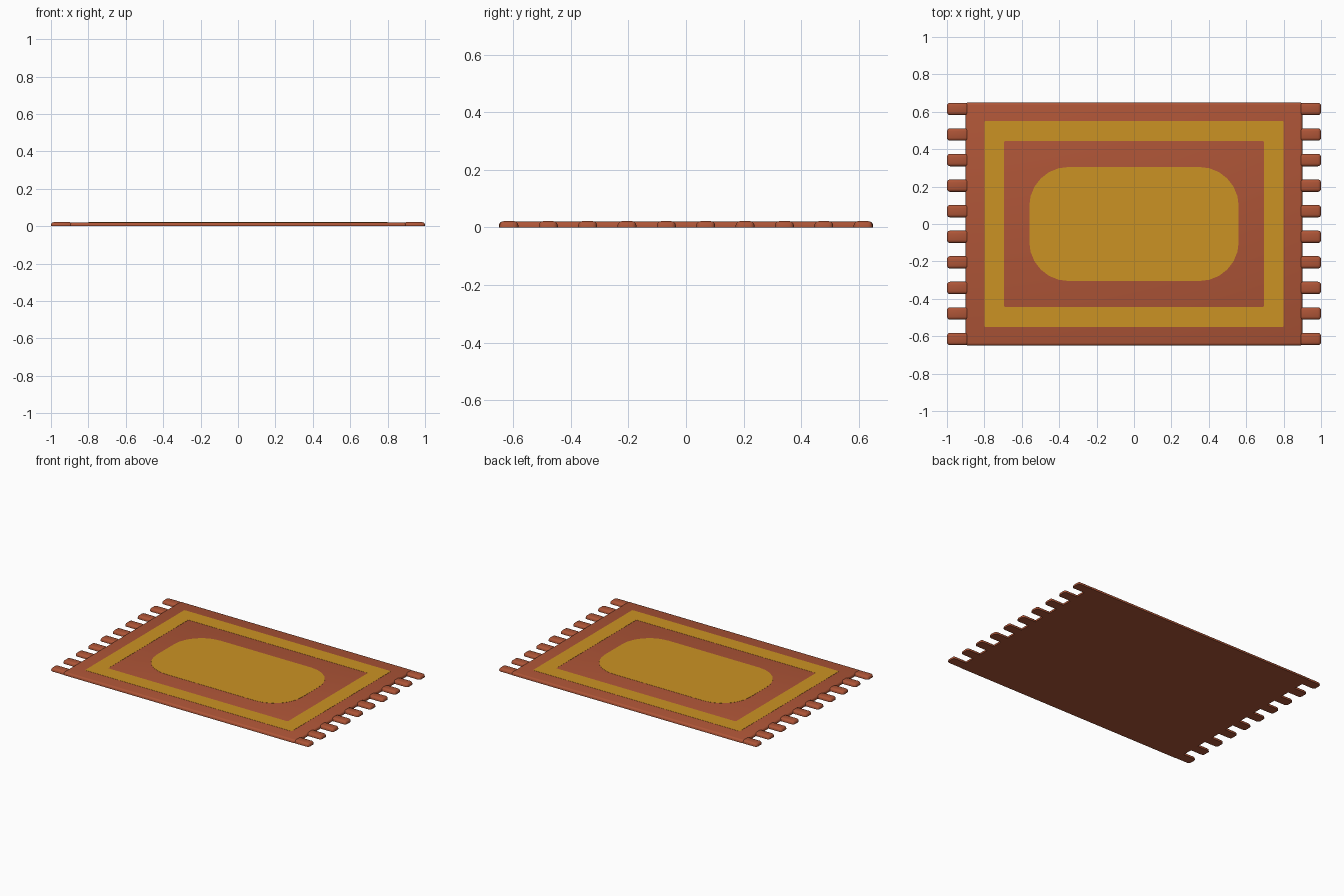
import bpy, bmesh, math

if "Cube" in bpy.data.objects:
    bpy.data.objects.remove(bpy.data.objects["Cube"])


def material(name, rgb):
    m = bpy.data.materials.new(name)
    m.diffuse_color = (*rgb, 1)
    m.use_nodes = True
    m.node_tree.nodes["Principled BSDF"].inputs["Base Color"].default_value = m.diffuse_color
    return m


RUST = material("rust wool", (0.42, 0.09, 0.038))
GOLD = material("gold wool", (0.60, 0.29, 0.017))
TOP = 0.0205


def finish(bm, name, mat, smooth=False):
    bmesh.ops.recalc_face_normals(bm, faces=bm.faces)
    me = bpy.data.meshes.new(name)
    bm.to_mesh(me)
    bm.free()
    me.materials.append(mat)
    ob = bpy.data.objects.new(name, me)
    bpy.context.collection.objects.link(ob)
    if smooth:
        bpy.ops.object.select_all(action='DESELECT')
        ob.select_set(True)
        bpy.context.view_layer.objects.active = ob
        bpy.ops.object.shade_smooth_by_angle(angle=math.radians(35))
    return ob


def padded_slab(name, x0, x1, y0, y1, height, bevel):
    """Flat-bottomed box with its top and upright edges rounded."""
    bm = bmesh.new()
    bmesh.ops.create_cube(bm, size=1)
    for v in bm.verts:
        v.co = (x1 if v.co.x > 0 else x0,
                y1 if v.co.y > 0 else y0,
                height if v.co.z > 0 else 0)
    edges = [e for e in bm.edges if max(v.co.z for v in e.verts) > 0]
    bmesh.ops.bevel(bm, geom=edges, offset=bevel, segments=3,
                    profile=0.5, affect='EDGES')
    return finish(bm, name, RUST, True)


def rounded_rect(hx, hy, r, n):
    pts = []
    for q, (sx, sy) in enumerate([(1, 1), (-1, 1), (-1, -1), (1, -1)]):
        for i in range(n + 1):
            a = math.pi / 2 * (q + i / n)
            pts.append((sx * (hx - r) + r * math.cos(a),
                        sy * (hy - r) + r * math.sin(a)))
    return pts


def plate(name, outer, inner=None):
    """Thin woven inlay lying on the rug, optionally a closed band."""
    bm = bmesh.new()
    z0, z1 = TOP - 0.002, TOP + 0.001

    def loop(pts, z):
        return [bm.verts.new((x, y, z)) for x, y in pts]

    def bridge(a, b):
        for i in range(len(a)):
            j = (i + 1) % len(a)
            bm.faces.new((a[i], a[j], b[j], b[i]))

    ot, ob = loop(outer, z1), loop(outer, z0)
    bridge(ob, ot)
    if inner:
        it, ib = loop(inner, z1), loop(inner, z0)
        bridge(ot, it)
        bridge(it, ib)
        bridge(ib, ob)
    else:
        bm.faces.new(ot)
        bm.faces.new(ob[::-1])
    return finish(bm, name, GOLD)


# Rug body
padded_slab("rug_body", -0.9, 0.9, -0.65, 0.65, TOP, 0.014)

# Gold border band and central medallion
plate("border_band", rounded_rect(0.80, 0.55, 0.006, 2),
      rounded_rect(0.695, 0.443, 0.006, 2))
plate("centre_medallion", rounded_rect(0.56, 0.305, 0.21, 6))

# Fringe tassels on both short ends
for side, s in (("left", -1), ("right", 1)):
    for i in range(10):
        y = -0.615 + 1.23 * i / 9
        xs = sorted((s * 0.885, s * 1.0))
        padded_slab(f"{side}_tassel_{i + 1}", xs[0], xs[1],
                    y - 0.033, y + 0.033, 0.022, 0.016)
